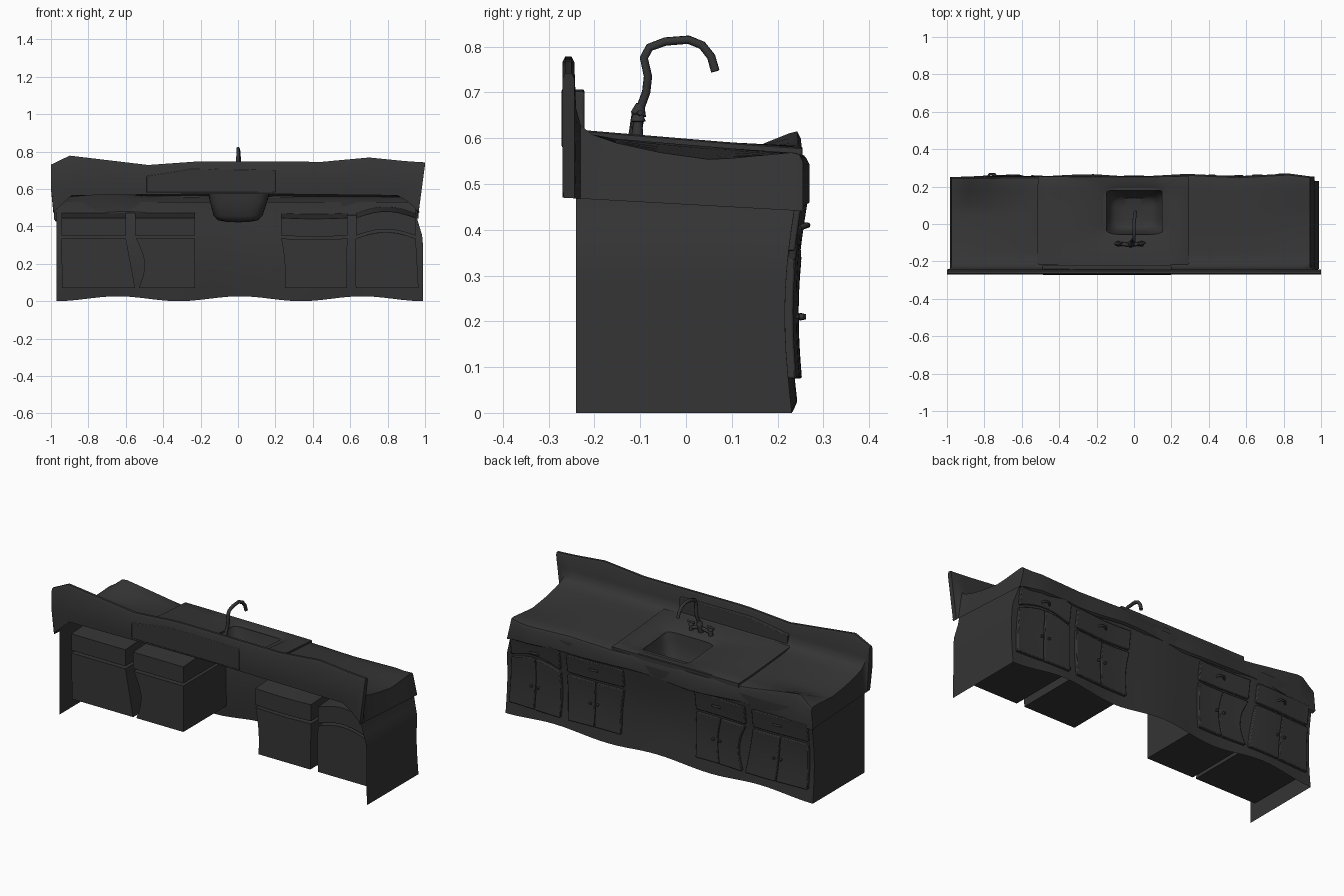
import bpy, bmesh, math
from mathutils import Vector

if "Cube" in bpy.data.objects:
    bpy.data.objects.remove(bpy.data.objects["Cube"])

mat = bpy.data.materials.new("dark_grey")
mat.diffuse_color = (0.035, 0.035, 0.035, 1)
mat.use_nodes = True
mat.node_tree.nodes["Principled BSDF"].inputs["Base Color"].default_value = mat.diffuse_color


def tab(t, *p):
    """Linear interpolation through (t, value) points."""
    if t <= p[0][0]:
        return p[0][1]
    for (a, va), (b, vb) in zip(p, p[1:]):
        if t <= b:
            return va + (vb - va) * (t - a) / (b - a)
    return p[-1][1]


def smooth(ob, angle):
    bpy.ops.object.select_all(action='DESELECT')
    ob.select_set(True)
    bpy.context.view_layer.objects.active = ob
    if ob.type == 'CURVE':
        bpy.ops.object.convert(target='MESH')
    bpy.ops.object.shade_smooth_by_angle(angle=math.radians(angle))


def finish(bm, name, bevel=0):
    bmesh.ops.recalc_face_normals(bm, faces=bm.faces[:])
    me = bpy.data.meshes.new(name)
    bm.to_mesh(me)
    bm.free()
    ob = bpy.data.objects.new(name, me)
    bpy.context.collection.objects.link(ob)
    me.materials.append(mat)
    if bevel:
        m = ob.modifiers.new("bevel", 'BEVEL')
        m.width, m.segments, m.limit_method, m.angle_limit = bevel, 2, 'ANGLE', math.radians(50)
    smooth(ob, 38)


def loft(name, rows, closed=False, cap=False, skip=None):
    bm = bmesh.new()
    vs = [[bm.verts.new(p) for p in r] for r in rows]
    n = len(rows[0])
    for r, s in zip(vs, vs[1:]):
        for i in range(n if closed else n - 1):
            q = (r[i], r[(i + 1) % n], s[(i + 1) % n], s[i])
            c = sum((v.co for v in q), Vector()) / 4
            if not (skip and skip(c)):
                bm.faces.new(q)
    if cap:
        bm.faces.new(vs[-1])
    finish(bm, name)


def block(name, f, cuts=5, bevel=0.004):
    """Subdivided unit cube bent by f(u, v, w)."""
    bm = bmesh.new()
    bmesh.ops.create_cube(bm, size=1)
    bmesh.ops.subdivide_edges(bm, edges=bm.edges[:], cuts=cuts, use_grid_fill=True)
    for v in bm.verts:
        v.co = f(*(v.co + Vector((.5, .5, .5))))
    finish(bm, name, bevel)


def tube(name, pts, radius, radii=None):
    cu = bpy.data.curves.new(name, 'CURVE')
    cu.dimensions, cu.bevel_depth, cu.bevel_resolution, cu.use_fill_caps = '3D', radius, 2, True
    sp = cu.splines.new('POLY')
    sp.points.add(len(pts) - 1)
    for i, (q, p) in enumerate(zip(sp.points, pts)):
        q.co = (*p, 1)
        q.radius = radii[i] if radii else 1
    ob = bpy.data.objects.new(name, cu)
    bpy.context.collection.objects.link(ob)
    cu.materials.append(mat)
    smooth(ob, 50)


def front_y(x, z):
    return .237 - .022 * math.sin(math.pi * min(z, .5) / .5) + .03 * z + .006 * math.cos(9.7 * x)


def right_x(z):
    return tab(z, (0, .99), (.34, .988), (.45, .955), (.55, .94))


# cabinet shell: two ends and a wavy front, open at back and below
N = 36
path = [(0, t) for t in (0, .33, .66)] + [(i / N, 1) for i in range(N + 1)] + [(1, t) for t in (.66, .33, 0)]
rows = []
for s, t in path:
    row = []
    for k in range(13):
        z = .53 * k / 12
        x = -.97 + s * (right_x(z) + .97)
        y = -.24 + t * (front_y(x, z) + .24)
        lift = .013 * (1 - math.cos(2 * math.pi * 3 * s)) if t == 1 else 0
        row.append((x, y, z + lift * (1 - k / 12)))
    rows.append(row)
loft("cabinet_shell", rows)


# worktop with splashback and skirt
def top_z(x, y):
    back = .605 - .04 * (y + .23) / .48
    lift = tab(x, (-.97, 0), (-.9, .06), (-.54, .005), (.9, 0), (.97, .012))
    sag = tab(abs(x), (.6, 0), (.94, .032)) * max(0, 1 - abs(y - .02) / .24)
    return back + lift * max(0, (y - .1) / .15) - sag


def splash(x):
    return tab(x, (-1, .73), (-.9, .778), (-.48, .728), (-.2, .748), (.45, .745), (.7, .768), (.9, .748), (1, .742))


def section(x, drop=False):
    F = tab(x, (-1, .25), (-.5, .255), (-.25, .268), (0, .252), (.3, .268), (.6, .255), (.88, .27), (1, .255))
    lx = x * (.94 if x > 0 else .975)
    low = .472 + .008 * math.sin(8 * x) - .03 * max(0, abs(x) - .7) / .3
    bottom = tab(abs(x), (0, .575), (.9, .565), (1, .475))
    T = splash(x)
    pts = [((x + lx) / 2, -.268, bottom), (lx if x > 0 else x, -.27, .6), (x, -.27, T - .012), (x, -.264, T),
           (x, -.25, T), (x, -.244, T - .012),
           ((x + lx) / 2, -.24, .665), (lx, -.23, .628), (lx, -.205, .608)]
    pts += [(lx, y, top_z(lx, y)) for y in (-.15, -.055, .05, .1, .18, F - .025)]
    pts += [(lx, F - .008, top_z(lx, F) - .006), (lx, F, top_z(lx, F) - .022), (lx, F, low), (lx, F - .012, low - .008)]
    if drop:
        ex = .965 if x > 0 else -.985
        pts = [(ex, p[1], .47 - .03 * (p[1] + .27) / .54) for p in pts]
    return pts


xs = [-1, -.97, -.93, -.9, -.8, -.7, -.6, -.54, -.48, -.4, -.3, -.22, -.15, -.08, 0, .08, .16, .22, .3, .38, .45, .53,
      .6, .7, .8, .88, .94, 1]
loft("worktop", [section(-1, True)] + [section(x) for x in xs] + [section(1, True)],
     skip=lambda c: -.16 < c.x < .16 and -.055 < c.y < .18 and c.z > .5)


# sink plate with bowl: superellipse rings from square to round
def ring(cx, cy, a, b, n, dz=None, z=None):
    out = []
    for i in range(48):
        t = 2 * math.pi * i / 48
        c, s = math.cos(t), math.sin(t)
        r = (abs(c) ** n + abs(s) ** n) ** (-1 / n)
        x, y = cx + a * c * r, cy + b * s * r
        out.append((x, y, top_z(x, y) + dz if z is None else z))
    return out


loft("sink", [ring(-.11, .01, .405, .244, 200, dz=-.015), ring(-.11, .01, .405, .244, 200, dz=.01),
              ring(-.11, .01, .40, .240, 200, dz=.013), ring(-.005, .07, .195, .145, 7, dz=.011),
              ring(.005, .066, .165, .122, 6, dz=-.002), ring(.003, .065, .153, .114, 5, z=.53),
              ring(0, .06, .13, .095, 4.5, z=.455), ring(0, .06, .105, .078, 4, z=.432),
              ring(0, .055, .06, .05, 3, z=.424)], closed=True, cap=True)
block("sink_splash", lambda u, v, w: (-.49 + .69 * u, -.272 + .05 * v,
      .58 + w * tab(u, (0, .09), (.35, .128), (1, .122))))
tube("drain", [(0, .03, .42), (0, .03, .432)], .02)

# faucet
tube("faucet_base", [(-.018, -.113, .595), (-.014, -.105, .65), (-.014, -.104, .652), (-.012, -.1, .675)], .016,
     [.95, .95, 1.15, .6])
tube("faucet_neck", [(-.012, -.102, .66), (-.008, -.087, .7), (-.004, -.083, .735), (0, -.092, .775), (0, -.08, .798),
                     (0, -.045, .811), (0, .005, .815), (.003, .035, .803), (.005, .055, .778), (.007, .064, .746)],
     .0095)
tube("faucet_bar", [(-.085, -.105, .622), (-.018, -.112, .63), (.04, -.105, .622)], .01)
for x in (-.085, .04):
    tube("faucet_tap", [(x, -.107, .595), (x, -.105, .635), (x, -.105, .637), (x, -.105, .652)], .014, [1, .7, 1.2, .8])
    tube("tap_lever", [(x - .02, -.107, .65), (x + .02, -.1, .656)], .006)

# cupboards: box, drawer, pair of doors and knobs
# (left/right at bottom, left/right at top, bow of sides, arch of top)
groups = [(-.94, -.55, -.945, -.60, .0, .0), (-.53, -.23, -.55, -.23, .04, .0),
          (.25, .58, .23, .585, .01, -.005), (.63, .965, .63, .95, -.005, .035)]


def slab(name, g, u0, u1, z0, z1, y_back, out, bevel=.006):
    def f(u, v, w):
        s = u0 + (u1 - u0) * u
        z = z0 + (z1 - z0) * w
        q = min(1, max(0, (z - .07) / .27))
        a = g[0] + (g[2] - g[0]) * q + g[4] * math.sin(math.pi * q)
        b = g[1] + (g[3] - g[1]) * q
        x = a + (b - a) * s
        arch = g[5] * math.sin(math.pi * s) * q
        y = front_y(x, z) + out
        back = y_back if y_back is not None else y - .03
        slope = .025 * (1 - v) if y_back is not None and z > .4 else 0
        return (x, back + (y - back) * v, z + arch - slope)
    block(name, f, 6, bevel)


def knob(x, z, r):
    y = front_y(x, z) + .016
    tube("knob", [(x, y - .01, z), (x, y + .008, z), (x, y + .01, z), (x, y + .02, z)], r, [.5, .5, 1, .7])


for g in groups:
    slab("cupboard_box", g, 0, 1, .07, .335, -.17, -.008, 0)
    slab("drawer_box", g, 0, 1, .35, .47, -.17, -.008, 0)
    slab("drawer_front", g, 0, 1, .352, .455, None, .014)
    slab("left_door", g, 0, .495, .075, .335, None, .018)
    slab("right_door", g, .505, 1, .075, .335, None, .018)
    mid = (g[0] + g[1] + g[2] + g[3]) / 4 + g[4] / 2
    for side in (-1, 1):
        knob(mid + side * .022, .21, .008)
    # drawer pull
    y = front_y(mid, .41) + .014
    tube("drawer_pull", [(mid - .025, y - .004, .405), (mid - .014, y + .012, .41), (mid + .014, y + .012, .41),
                         (mid + .025, y - .004, .405)], .006)
